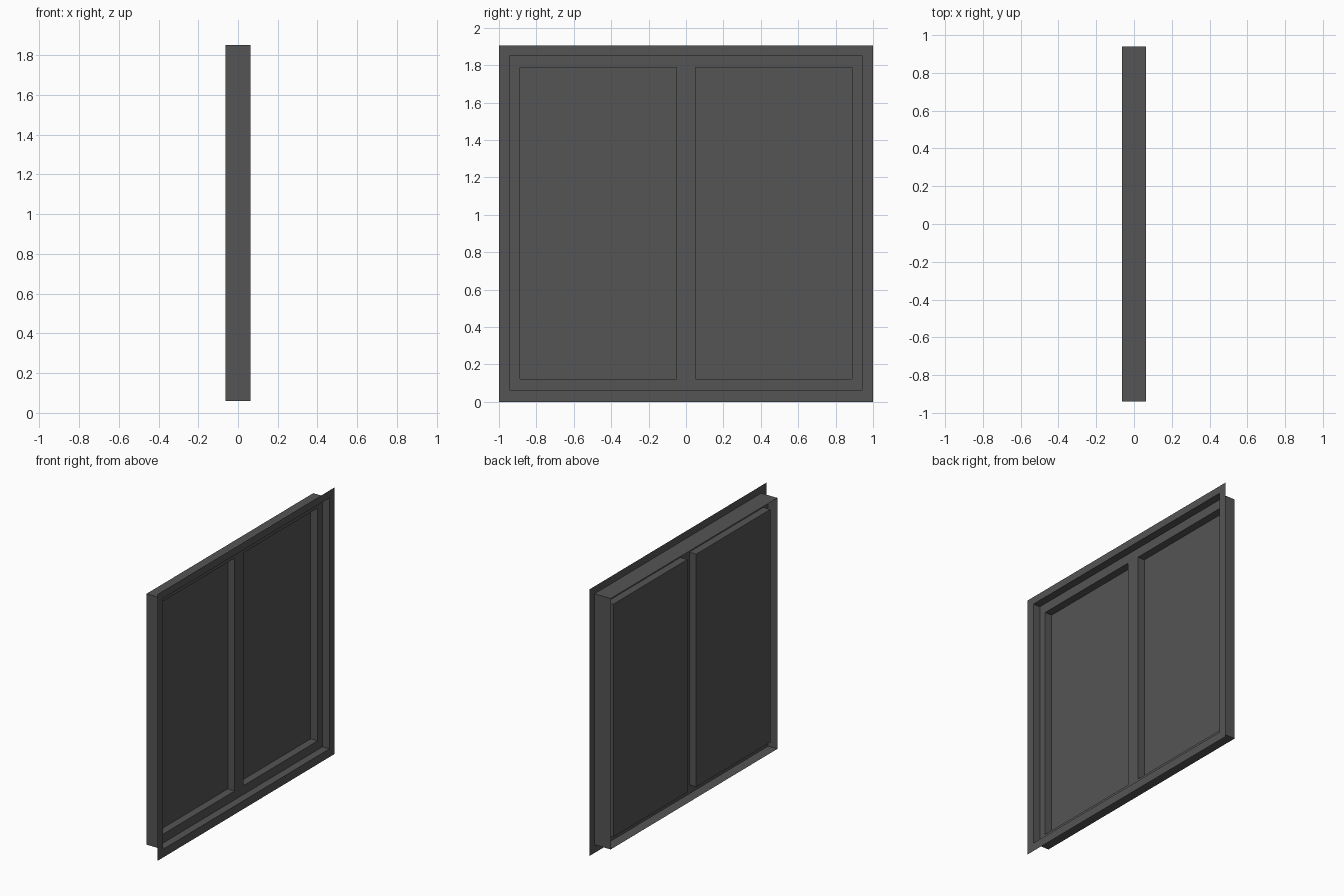
import bpy, bmesh

if "Cube" in bpy.data.objects:
    bpy.data.objects.remove(bpy.data.objects["Cube"])

# Key depths (x) and outlines (y0, y1, z0, z1)
FRONT, SASH, PANE, BACK = 0.064, 0.009, -0.046, -0.064
OUTER = (-1.0, 1.0, 0.0, 1.905)
CASING = (-0.941, 0.941, 0.059, 1.852)
PANES = {"left": (-0.887, -0.05, 0.122, 1.786),
         "right": (0.05, 0.887, 0.122, 1.786)}

mat = bpy.data.materials.new("dark grey")
mat.diffuse_color = (0.09, 0.09, 0.09, 1)
mat.use_nodes = True
mat.node_tree.nodes["Principled BSDF"].inputs["Base Color"].default_value = mat.diffuse_color


def loop(bm, rect, x):
    y0, y1, z0, z1 = rect
    return [bm.verts.new((x, y, z)) for y, z in ((y0, z0), (y1, z0), (y1, z1), (y0, z1))]


def band(bm, a, b):
    """Four faces joining two rectangular loops."""
    for i in range(4):
        j = (i + 1) % 4
        bm.faces.new((a[i], a[j], b[j], b[i]))


def finish(bm, name):
    mesh = bpy.data.meshes.new(name)
    bm.to_mesh(mesh)
    bm.free()
    mesh.materials.append(mat)
    obj = bpy.data.objects.new(name, mesh)
    bpy.context.collection.objects.link(obj)


# Thin flange around the front
bm = bmesh.new()
band(bm, loop(bm, OUTER, FRONT), loop(bm, CASING, FRONT))
finish(bm, "flange")

# Open casing running front to back
bm = bmesh.new()
band(bm, loop(bm, CASING, FRONT), loop(bm, CASING, BACK))
finish(bm, "casing")

# Sash face: flat grid of cells with the two pane openings left out
bm = bmesh.new()
l, r = PANES["left"], PANES["right"]
ys = [CASING[0], l[0], l[1], r[0], r[1], CASING[1]]
zs = [CASING[2], l[2], l[3], CASING[3]]
grid = [[bm.verts.new((SASH, y, z)) for z in zs] for y in ys]
for i in range(5):
    for j in range(3):
        if j == 1 and i in (1, 3):
            continue
        bm.faces.new((grid[i][j], grid[i + 1][j], grid[i + 1][j + 1], grid[i][j + 1]))
finish(bm, "sash")

# Recessed panes with their pocket walls
for side, rect in PANES.items():
    bm = bmesh.new()
    inner = loop(bm, rect, PANE)
    band(bm, loop(bm, rect, SASH), inner)
    bm.faces.new(inner)
    finish(bm, side + "_pane")
